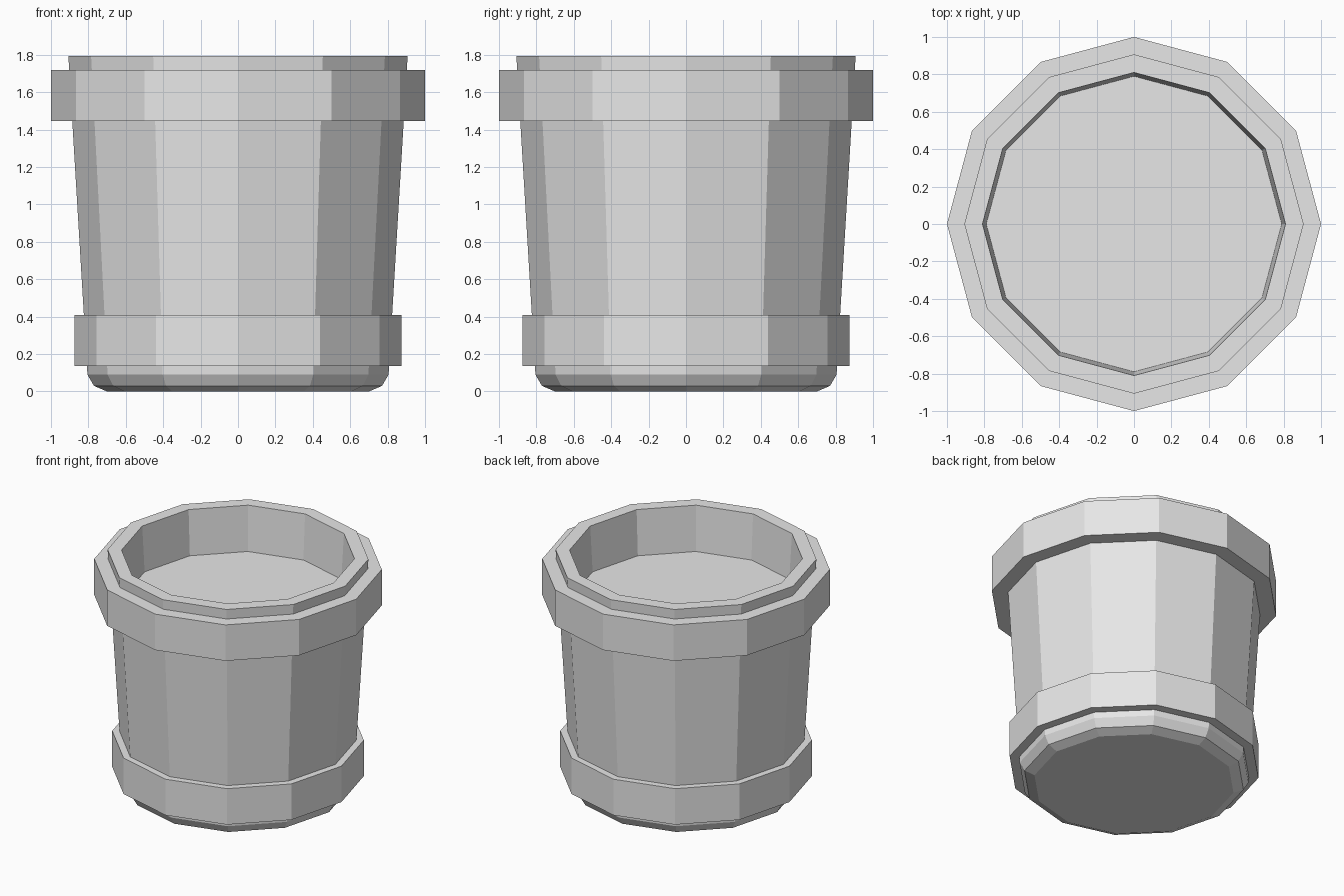
import bpy, bmesh
from math import cos, sin, tau

SIDES = 12

cube = bpy.data.objects.get("Cube")
if cube:
    bpy.data.objects.remove(cube, do_unlink=True)

grey = bpy.data.materials.new("plain_grey")
grey.use_nodes = True
grey.diffuse_color = (0.8, 0.8, 0.8, 1)
grey.node_tree.nodes["Principled BSDF"].inputs["Base Color"].default_value = (0.8, 0.8, 0.8, 1)


def lathe(name, profile, closed):
    """Turn (radius, height) points around z; a closed profile makes a ring, an open one gets end caps."""
    bm = bmesh.new()
    loops = [[bm.verts.new((r * cos(tau * i / SIDES), r * sin(tau * i / SIDES), z))
              for i in range(SIDES)] for r, z in profile]
    pairs = list(zip(loops, loops[1:]))
    if closed:
        pairs.append((loops[-1], loops[0]))
    else:
        bm.faces.new(loops[0])
        bm.faces.new(loops[-1])
    for a, b in pairs:
        for i in range(SIDES):
            j = (i + 1) % SIDES
            bm.faces.new((a[i], a[j], b[j], b[i]))
    bmesh.ops.recalc_face_normals(bm, faces=bm.faces)
    mesh = bpy.data.meshes.new(name)
    bm.to_mesh(mesh)
    bm.free()
    mesh.materials.append(grey)
    obj = bpy.data.objects.new(name, mesh)
    bpy.context.collection.objects.link(obj)
    return obj


def band(name, inner, outer, bottom, top):
    return lathe(name, [(inner, bottom), (outer, bottom), (outer, top), (inner, top)], True)


# Tapered tub: rounded foot, sloping wall, rim and shallow recess
lathe("tub_body", [(0.70, 0), (0.77, 0.03), (0.805, 0.09), (0.907, 1.795),
                   (0.81, 1.795), (0.79, 1.45)], False)

# Reinforcing bands around the wall
band("upper_band", 0.86, 1.0, 1.445, 1.72)
band("lower_band", 0.79, 0.875, 0.135, 0.41)
